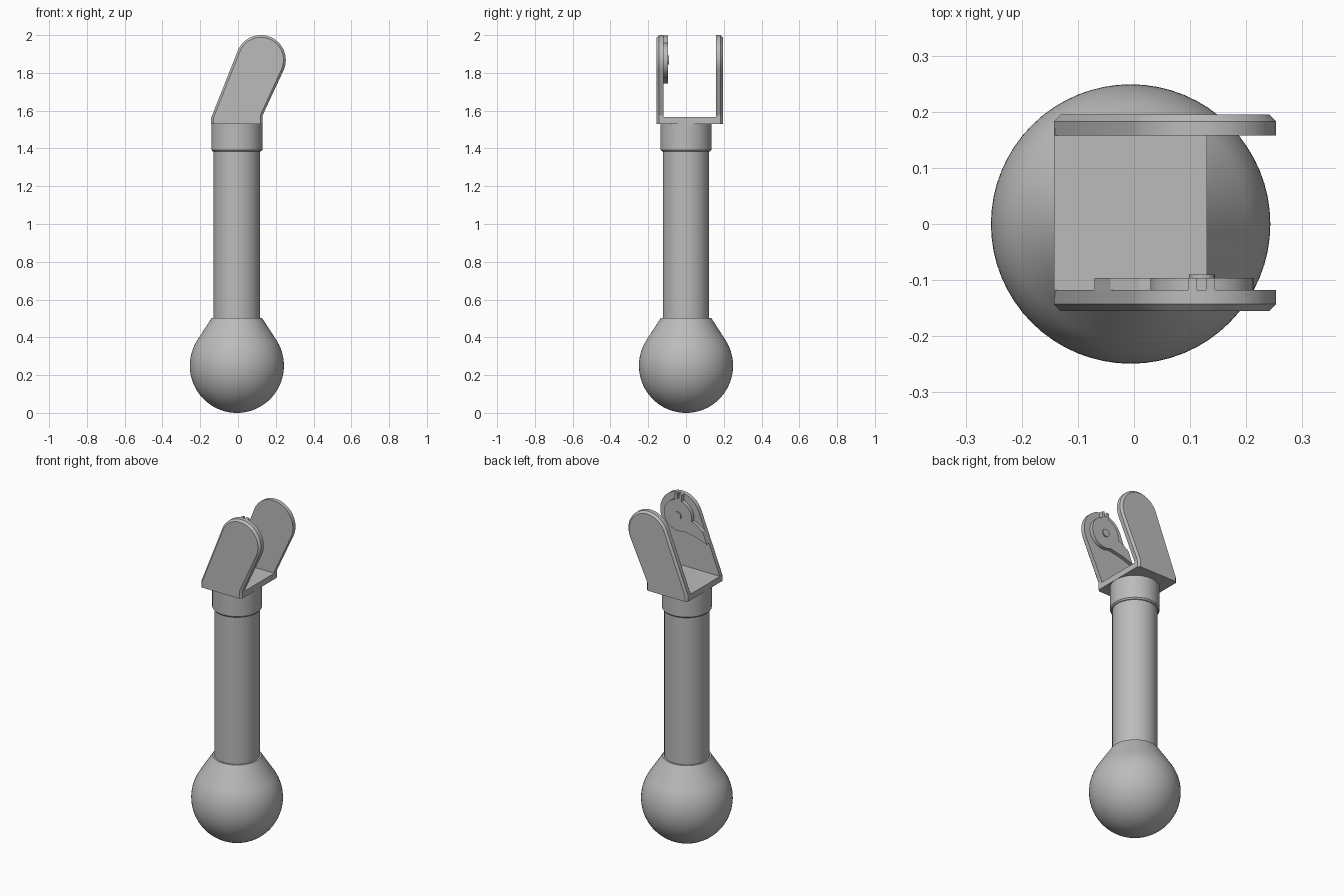
import bpy, bmesh, math
from math import sin, cos, radians

if "Cube" in bpy.data.objects:
    bpy.data.objects.remove(bpy.data.objects["Cube"], do_unlink=True)

grey = bpy.data.materials.new("plain grey")
grey.use_nodes = True
grey.diffuse_color = (0.5, 0.5, 0.5, 1)
grey.node_tree.nodes["Principled BSDF"].inputs["Base Color"].default_value = (0.5, 0.5, 0.5, 1)

AXIS_X = -0.006          # centre line of the rod
PIVOT = (0.121, 1.868)   # x, z of the hinge centre


def finish(name, bm, smooth=True):
    bmesh.ops.recalc_face_normals(bm, faces=bm.faces)
    mesh = bpy.data.meshes.new(name)
    bm.to_mesh(mesh)
    bm.free()
    obj = bpy.data.objects.new(name, mesh)
    bpy.context.collection.objects.link(obj)
    mesh.materials.append(grey)
    if smooth:
        bpy.ops.object.select_all(action="DESELECT")
        obj.select_set(True)
        bpy.context.view_layer.objects.active = obj
        bpy.ops.object.shade_smooth_by_angle(angle=radians(25))
    return obj


def loft(name, rings):
    """Skin a stack of matching closed rings and cap both ends."""
    bm = bmesh.new()
    loops = [[bm.verts.new(p) for p in ring] for ring in rings]
    for a, b in zip(loops, loops[1:]):
        for i in range(len(a)):
            j = (i + 1) % len(a)
            bm.faces.new((a[i], a[j], b[j], b[i]))
    bm.faces.new(loops[0])
    bm.faces.new(loops[-1])
    return finish(name, bm)


def lathe(name, profile, n=64):
    """Turn (radius, z) points around the rod axis."""
    turns = [2 * math.pi * i / n for i in range(n)]
    return loft(name, [[(AXIS_X + r * cos(t), r * sin(t), z) for t in turns]
                       for r, z in profile])


def slab(name, outline, y0, y1):
    """Extrude an (x, z) outline along y."""
    return loft(name, [[(x, y, z) for x, z in outline] for y in (y0, y1)])


def disc(radius, n=48):
    return [(PIVOT[0] + radius * cos(2 * math.pi * i / n),
             PIVOT[1] + radius * sin(2 * math.pi * i / n)) for i in range(n)]


def cheek(inset):
    """Leaning cheek outline with a round top, shrunk by the inset."""
    r = 0.132 - inset
    arc = [radians(-25 + 182 * i / 32) for i in range(33)]
    top = [(PIVOT[0] + r * cos(a), PIVOT[1] + r * sin(a)) for a in arc]
    left, right = -0.143 + inset, 0.13 - inset
    return [(left, 1.53), (right, 1.53), (right, 1.575)] + top + [(left, 1.56)]


# Ball with a conical neck
arc = [radians(-89 + 122 * i / 40) for i in range(41)]
lathe("ball_end", [(0.249 * cos(a), 0.25 + 0.25 * sin(a)) for a in arc] + [(0.133, 0.503)])

# Rod and collar
lathe("shaft", [(0.123, 0.48), (0.123, 1.41)])
lathe("collar", [(0.128, 1.385), (0.135, 1.393), (0.135, 1.535)])

# Fork: base plate and two cheeks bevelled on their outer faces
slab("fork_base", [(-0.143, 1.53), (0.13, 1.53), (0.13, 1.566), (-0.143, 1.566)], -0.13, 0.17)
for name, inner, middle, outer in (("front_cheek", -0.118, -0.143, -0.155),
                                   ("back_cheek", 0.158, 0.183, 0.195)):
    loft(name, [[(x, y, z) for x, z in cheek(d)]
                for y, d in ((inner, 0), (middle, 0), (outer, 0.012))])

# Raised hinge boss inside the front cheek, with key tab, arm and pin
slab("hinge_boss", disc(0.092), -0.12, -0.096)
slab("key_tab", [(0.096, 1.93), (0.144, 1.93), (0.144, 1.996), (0.128, 1.999),
                 (0.128, 1.97), (0.112, 1.97), (0.112, 1.999), (0.096, 1.996)], -0.12, -0.096)
slab("boss_arm", [(-0.07, 1.745), (0.0, 1.768), (0.09, 1.785), (0.09, 1.86),
                  (0.01, 1.85), (-0.042, 1.815)], -0.12, -0.096)
slab("hinge_pin", disc(0.023, 24), -0.11, -0.09)
